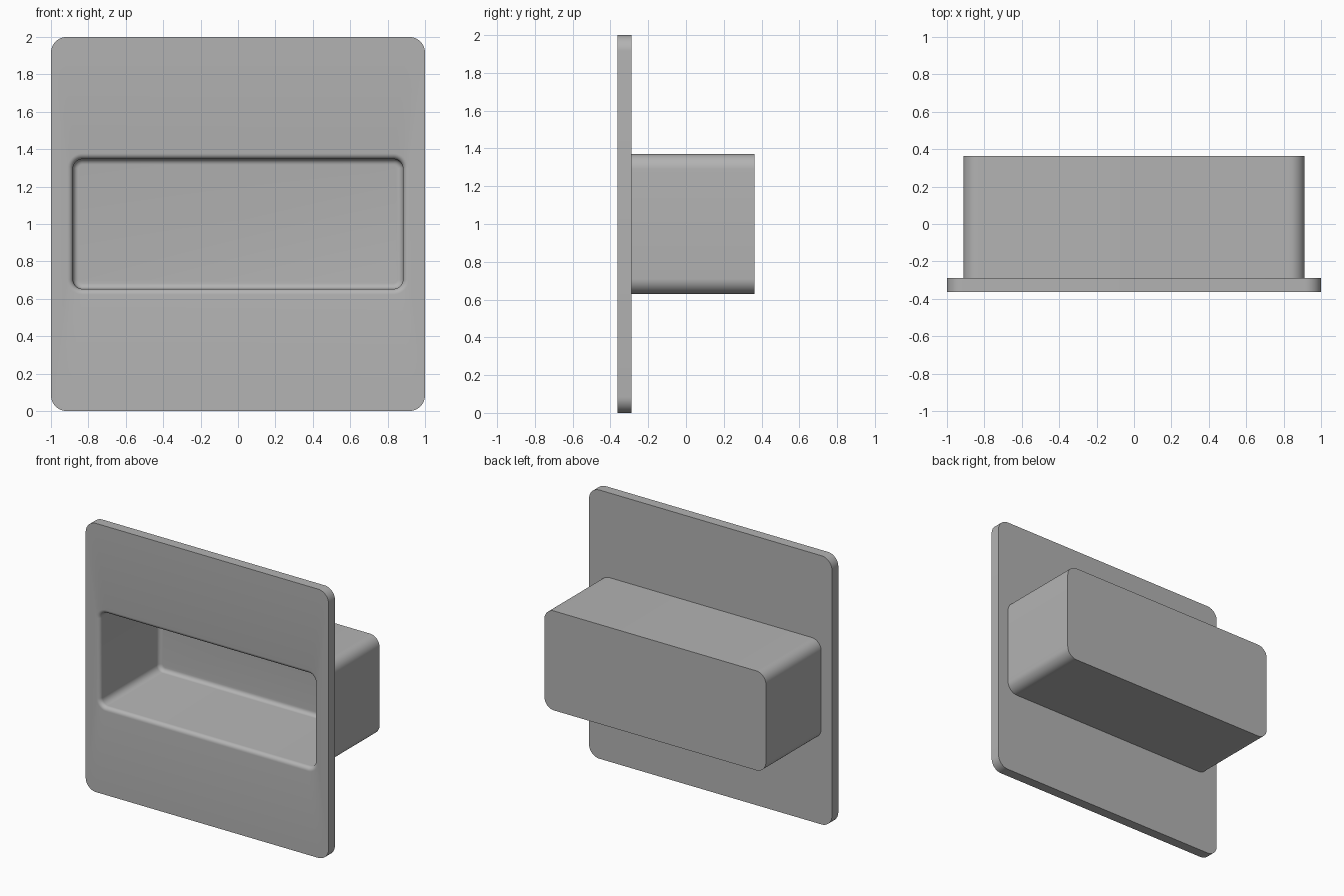
import bpy
import bmesh
from math import pi, sin, cos, radians

if "Cube" in bpy.data.objects:
    bpy.data.objects.remove(bpy.data.objects["Cube"], do_unlink=True)

CORNER_STEPS = 10
FILLET_STEPS = 6
FRONT, PLATE_BACK, BACK = -0.363, -0.288, 0.363
FLOOR = 0.333          # inner back wall of the recess
FILLET = 0.03
MID_Z = 1.0

grey = bpy.data.materials.new("plain_grey")
grey.use_nodes = True
colour = (0.45, 0.45, 0.45, 1)
grey.diffuse_color = colour
grey.node_tree.nodes["Principled BSDF"].inputs["Base Color"].default_value = colour


def ring(bm, half_w, half_h, radius, y):
    """Rounded rectangle of vertices standing at depth y."""
    verts = []
    for corner, (sx, sz) in enumerate([(1, 1), (-1, 1), (-1, -1), (1, -1)]):
        for i in range(CORNER_STEPS + 1):
            a = (corner + i / CORNER_STEPS) * pi / 2
            x = sx * (half_w - radius) + radius * cos(a)
            z = sz * (half_h - radius) + radius * sin(a)
            verts.append(bm.verts.new((x, y, MID_Z + z)))
    return verts


def recess_sections():
    """Recess from its floor out to the rolled lip: half sizes, radius, depth."""
    w, h, r = 0.882, 0.347, 0.05
    for i in range(FILLET_STEPS + 1):
        a = i / FILLET_STEPS * pi / 2
        inset = FILLET * (1 - sin(a))
        yield w - inset, h - inset, r - inset, FLOOR - FILLET * (1 - cos(a))
    for i in range(FILLET_STEPS + 1):
        a = i / FILLET_STEPS * pi / 2
        grow = FILLET * (1 - cos(a))
        yield w + grow, h + grow, r + grow, FRONT + FILLET * (1 - sin(a))


# One continuous shell: recess, square front plate, then the rear housing
sections = list(recess_sections())
sections += [(1, 1, 0.085, FRONT), (1, 1, 0.085, PLATE_BACK),
             (0.912, 0.37, 0.08, PLATE_BACK), (0.912, 0.37, 0.08, BACK)]

bm = bmesh.new()
rings = [ring(bm, *s) for s in sections]
for a, b in zip(rings, rings[1:]):
    for i in range(len(a)):
        j = (i + 1) % len(a)
        bm.faces.new((a[i], a[j], b[j], b[i]))
bm.faces.new(rings[0])
bm.faces.new(rings[-1])
bmesh.ops.recalc_face_normals(bm, faces=bm.faces)

mesh = bpy.data.meshes.new("recessed_wall_panel")
bm.to_mesh(mesh)
bm.free()
mesh.materials.append(grey)
panel = bpy.data.objects.new("recessed_wall_panel", mesh)
bpy.context.collection.objects.link(panel)

# Smooth fillets, crisp plate edges
bpy.ops.object.select_all(action="DESELECT")
panel.select_set(True)
bpy.context.view_layer.objects.active = panel
bpy.ops.object.shade_smooth_by_angle(angle=radians(30))
